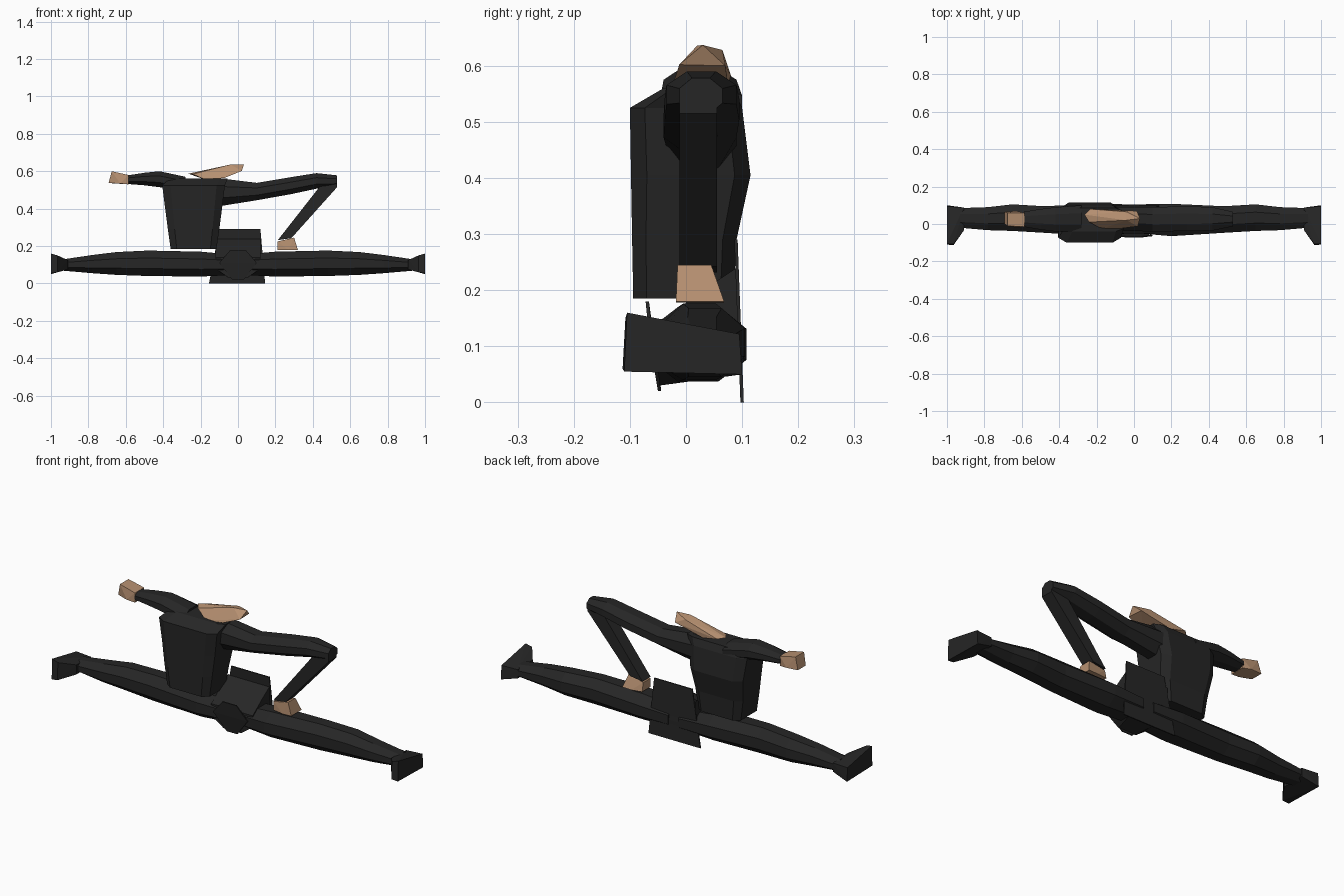
import bpy, bmesh, math
from mathutils import Vector


def material(name, rgb):
    m = bpy.data.materials.new(name)
    m.diffuse_color = (*rgb, 1)
    return m


CLOTH = material("black cloth", (0.019, 0.019, 0.019))
SKIN = material("tan skin", (0.47, 0.28, 0.165))


def finish(name, bm, mat):
    bmesh.ops.recalc_face_normals(bm, faces=bm.faces)
    me = bpy.data.meshes.new(name)
    bm.to_mesh(me)
    bm.free()
    me.materials.append(mat)
    ob = bpy.data.objects.new(name, me)
    bpy.context.collection.objects.link(ob)
    return ob


def loft(name, rings, axis, mat, sides=8, power=1.0):
    """Rings are (t, a0, a1, b0, b1); a, b are y, z for axis x, or x, y for axis z."""
    bm = bmesh.new()
    loops = []
    k = math.cos(math.pi / sides)
    for t, a0, a1, b0, b1 in rings:
        loop = []
        for i in range(sides):
            ang = 2 * math.pi * (i + 0.5) / sides
            c, s = math.cos(ang) / k, math.sin(ang) / k
            c = math.copysign(min(1, abs(c)) ** power, c)
            s = math.copysign(min(1, abs(s)) ** power, s)
            a, b = (a0 + a1 + c * (a1 - a0)) / 2, (b0 + b1 + s * (b1 - b0)) / 2
            loop.append(bm.verts.new((t, a, b) if axis == 'x' else (a, b, t)))
        loops.append(loop)
    for l0, l1 in zip(loops, loops[1:]):
        for i in range(sides):
            j = (i + 1) % sides
            bm.faces.new((l0[i], l0[j], l1[j], l1[i]))
    bm.faces.new(loops[0])
    bm.faces.new(loops[-1])
    return finish(name, bm, mat)


def hull(name, pts, mat):
    bm = bmesh.new()
    vs = [bm.verts.new(p) for p in pts]
    res = bmesh.ops.convex_hull(bm, input=vs)
    inner = [v for v in bm.verts if not v.link_faces]
    bmesh.ops.delete(bm, geom=inner, context='VERTS')
    bmesh.ops.dissolve_limit(bm, angle_limit=0.02, verts=bm.verts, edges=bm.edges)
    return finish(name, bm, mat)


# legs in a full split, and feet with soles turned outward
leg = [(0.03, -0.05, 0.105, 0.045, 0.155), (0.2, -0.065, 0.108, 0.037, 0.17),
       (0.48, -0.047, 0.095, 0.04, 0.176), (0.65, -0.037, 0.105, 0.046, 0.168),
       (0.78, -0.033, 0.09, 0.055, 0.152), (0.93, -0.02, 0.085, 0.068, 0.13)]
foot = [(1, -0.11, 0.055), (1, -0.105, 0.16), (1, 0.1, 0.05), (1, 0.095, 0.122),
        (0.965, -0.113, 0.06), (0.965, -0.108, 0.15), (0.91, -0.035, 0.075),
        (0.91, -0.035, 0.125), (0.91, 0.088, 0.075), (0.91, 0.088, 0.12)]
for side, s in (("left", 1), ("right", -1)):
    loft(side + "_leg", [(s * r[0], *r[1:]) for r in leg], 'x', CLOTH)
    hull(side + "_foot", [(s * x, y, z) for x, y, z in foot], CLOTH)

# pelvis, sloping up towards the back into the waist
hull("pelvis", [(s * x, y, z) for s in (1, -1) for x, y, z in
     ((0.12, -0.05, 0.08), (0.12, -0.05, 0.14), (0.05, -0.048, 0.03), (0.08, 0.1, 0.05),
      (0.12, 0.1, 0.1), (0.12, 0.09, 0.24), (0.12, 0.03, 0.2), (0.115, 0.02, 0.18))], CLOTH)

# front and back cloth flaps
hull("front_flap", [(x, y + d, z) for d in (0, 0.006) for x, y, z in
     ((-0.1, -0.065, 0.11), (-0.04, -0.072, 0.18), (0.04, -0.072, 0.18),
      (0.1, -0.065, 0.11), (0.03, -0.05, 0.02), (-0.03, -0.05, 0.02))], CLOTH)
hull("back_flap", [(x, y - d, z) for d in (0, 0.006) for x, y, z in
     ((-0.1, 0.092, 0.29), (0.12, 0.092, 0.29), (0.145, 0.103, 0), (-0.155, 0.103, 0))], CLOTH)

# torso leaning to one side
loft("torso", [(0.185, -0.36, -0.115, -0.094, 0.085), (0.29, -0.375, -0.1, -0.096, 0.09),
               (0.405, -0.39, -0.085, -0.098, 0.115), (0.525, -0.405, -0.07, -0.1, 0.1),
               (0.56, -0.37, -0.055, -0.04, 0.085)], 'z', CLOTH, sides=8, power=0.35)

# straight arm
loft("right_arm", [(-0.28, -0.045, 0.1, 0.49, 0.57), (-0.42, -0.04, 0.09, 0.515, 0.6),
                   (-0.5, -0.03, 0.08, 0.525, 0.592), (-0.59, -0.015, 0.065, 0.532, 0.578)],
     'x', CLOTH)
hull("right_hand", [(x, y, z) for x, z, y0, y1 in
     ((-0.585, 0.53, -0.015, 0.06), (-0.585, 0.58, -0.015, 0.06), (-0.675, 0.6, -0.01, 0.06),
      (-0.692, 0.537, 0.0, 0.065), (-0.63, 0.535, -0.02, 0.07)) for y in (y0, y1)], SKIN)

# bent arm
loft("left_upper_arm", [(-0.12, -0.035, 0.09, 0.41, 0.565), (0.1, -0.04, 0.09, 0.445, 0.538),
                        (0.28, -0.038, 0.095, 0.477, 0.568), (0.42, -0.035, 0.09, 0.507, 0.59),
                        (0.53, -0.012, 0.065, 0.515, 0.578)], 'x', CLOTH)
hull("left_forearm", [(x, y, z) for x, z in ((0.53, 0.555), (0.53, 0.515), (0.455, 0.515),
     (0.47, 0.56), (0.213, 0.232), (0.285, 0.242)) for y in (-0.012, 0.055)], CLOTH)
hull("left_hand", [(x, y, z) for x, z, y0, y1 in
     ((0.212, 0.18, -0.01, 0.06), (0.212, 0.225, -0.01, 0.05), (0.3, 0.245, -0.015, 0.045),
      (0.32, 0.18, -0.018, 0.068), (0.27, 0.178, -0.018, 0.068)) for y in (y0, y1)], SKIN)

# sloping bare neck
hull("neck", [(-0.265, 0.05, 0.587), (-0.235, 0.08, 0.583), (-0.17, -0.026, 0.553),
              (-0.07, -0.024, 0.565), (-0.24, 0.01, 0.585), (0.015, 0.07, 0.6),
              (-0.04, 0.065, 0.628), (-0.04, 0.02, 0.636), (0.032, 0.03, 0.637),
              (0.02, -0.012, 0.602), (-0.15, 0.075, 0.565)], SKIN)
